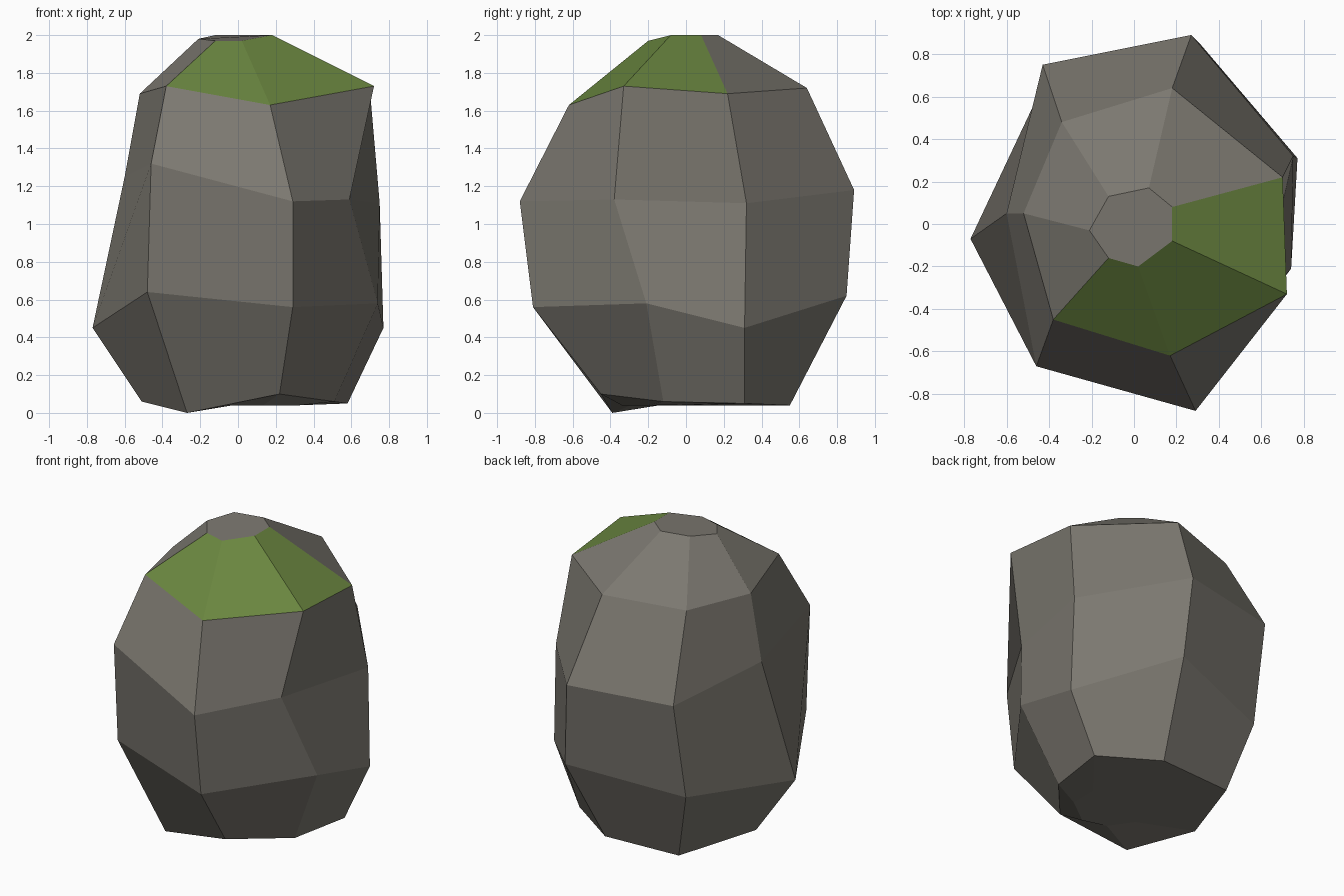
import bpy
import bmesh
from mathutils import Vector

default_cube = bpy.data.objects.get("Cube")
if default_cube:
    bpy.data.objects.remove(default_cube, do_unlink=True)


def make_material(name, colour):
    material = bpy.data.materials.new(name)
    material.use_nodes = True
    material.diffuse_color = colour
    shader = next(n for n in material.node_tree.nodes if n.type == "BSDF_PRINCIPLED")
    shader.inputs["Base Color"].default_value = colour
    return material


stone = make_material("warm grey stone", (0.2, 0.188, 0.162, 1))
moss = make_material("moss green", (0.142, 0.235, 0.05, 1))

# Seven-sided cross-sections in hundredths, counter-clockwise from the front corner
crown = [(2, -20, 197), (18, -8, 200), (18, 8, 200), (7, 17, 200),
         (-12, 13, 200), (-21, -3, 198), (-12, -16, 197)]
shoulder = [(17, -62, 163), (72, -33, 173), (70, 22, 169), (18, 64, 172),
            (-34, 48, 169), (-52, 5, 169), (-38, -45, 173)]
waist = [(29, -88, 112), (59, -38, 113), (75, 32, 111), (27, 89, 118),
         (-43, 75, 117), (-60, 5, 125), (-46, -67, 132)]
belly = [(29, -81, 56), (74, -21, 58), (77, 31, 45), (31, 85, 62),
         (-44, 63, 51), (-77, -7, 45), (-48, -60, 64)]
foot = [(22, -45, 10), (51, -12, 6), (58, 31, 5), (22, 55, 4),
        (-31, 52, 4), (-51, -2, 6), (-27, -39, 0)]

# Small underside cap, a shrunken and shifted copy of the crown outline
underside = [(x * 1.15 + 11, y * 1.15 - 11, 4) for x, y, z in crown]


def build_boulder(sections):
    bm = bmesh.new()
    rings = [[bm.verts.new(Vector(point) / 100) for point in section]
             for section in sections]
    sides = len(rings[0])

    # Side bands between neighbouring cross-sections
    for level, (lower, upper) in enumerate(zip(rings, rings[1:])):
        top_band = level == len(rings) - 2
        for i in range(sides):
            j = (i + 1) % sides
            face = bm.faces.new((lower[i], lower[j], upper[j], upper[i]))
            # Moss covers the front and left slopes of the top band
            if top_band and i in (0, 1, sides - 1):
                face.material_index = 1

    # Closing caps
    bm.faces.new(rings[-1])
    bm.faces.new(list(reversed(rings[0])))

    mesh = bpy.data.meshes.new("boulder")
    bm.to_mesh(mesh)
    bm.free()
    for material in (stone, moss):
        mesh.materials.append(material)
    boulder = bpy.data.objects.new("boulder", mesh)
    bpy.context.collection.objects.link(boulder)
    return boulder


build_boulder([underside, foot, belly, waist, shoulder, crown])
